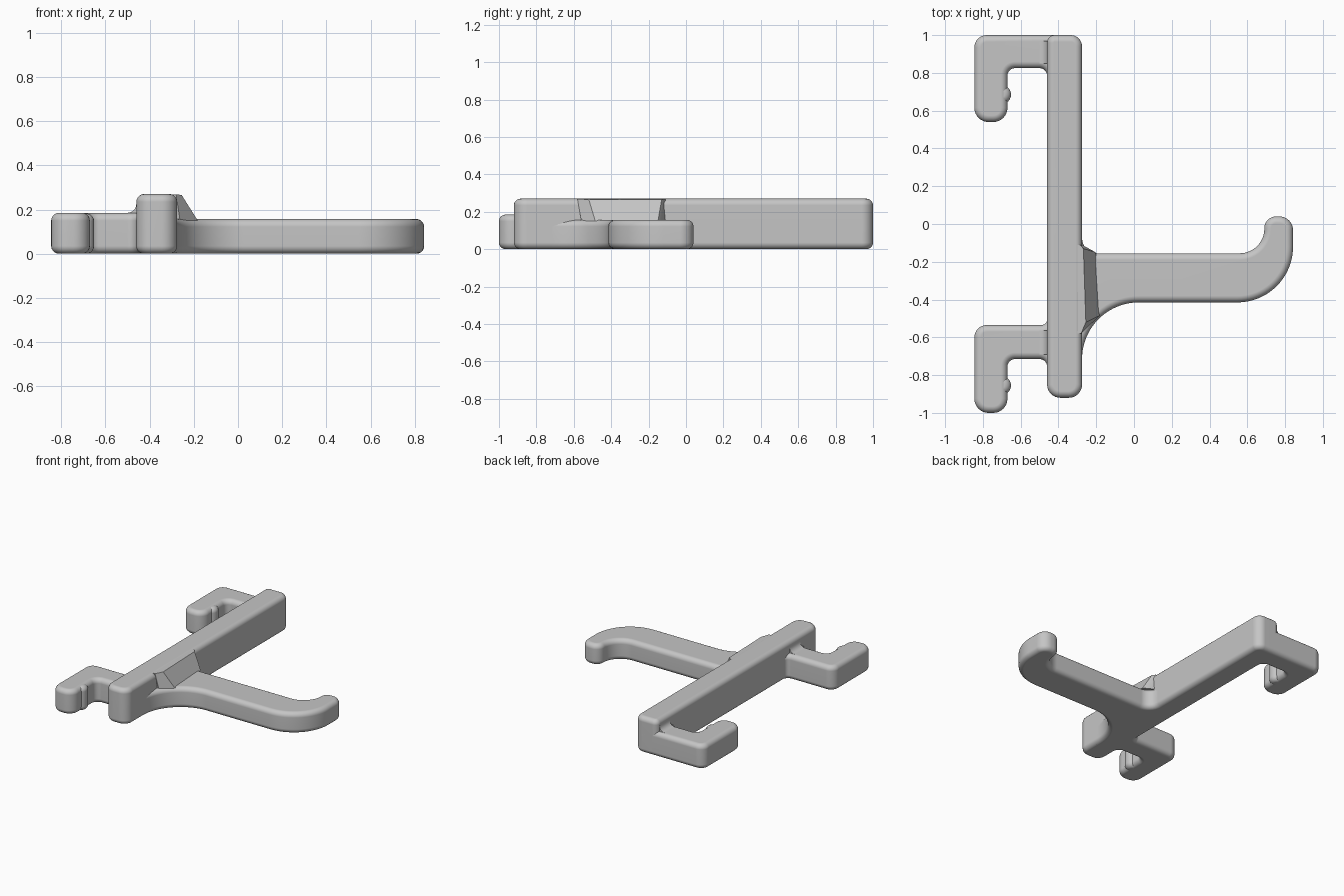
import bpy, bmesh, math
from mathutils import Vector

if "Cube" in bpy.data.objects:
    bpy.data.objects.remove(bpy.data.objects["Cube"])

grey = bpy.data.materials.new("plain grey")
grey.use_nodes = True
colour = (0.56, 0.56, 0.56, 1)
grey.diffuse_color = colour
grey.node_tree.nodes["Principled BSDF"].inputs["Base Color"].default_value = colour


def rounded(corners):
    """Outline from right-angled corners (x, y, radius)."""
    out, n = [], len(corners)
    for i, (x, y, r) in enumerate(corners):
        p = Vector((x, y))
        if r == 0:
            out.append(p)
            continue
        d1 = (Vector(corners[i - 1][:2]) - p).normalized()
        d2 = (Vector(corners[(i + 1) % n][:2]) - p).normalized()
        steps = 20 if r > 0.1 else 8
        for k in range(steps + 1):
            t = math.pi / 2 * k / steps
            out.append(p + r * (d1 * (1 - math.sin(t)) + d2 * (1 - math.cos(t))))
    return out


def loft(name, loops):
    """Solid skinned through matching loops of 3D points."""
    bm = bmesh.new()
    rings = [[bm.verts.new(p) for p in loop] for loop in loops]
    bm.faces.new(rings[0])
    bm.faces.new(rings[-1])
    for a, b in zip(rings, rings[1:]):
        for i in range(len(a)):
            j = (i + 1) % len(a)
            bm.faces.new((a[i], a[j], b[j], b[i]))
    bmesh.ops.recalc_face_normals(bm, faces=bm.faces)
    mesh = bpy.data.meshes.new(name)
    bm.to_mesh(mesh)
    bm.free()
    mesh.materials.append(grey)
    ob = bpy.data.objects.new(name, mesh)
    bpy.context.collection.objects.link(ob)
    bpy.ops.object.select_all(action='DESELECT')
    ob.select_set(True)
    bpy.context.view_layer.objects.active = ob
    bpy.ops.object.shade_smooth_by_angle(angle=math.radians(35))
    ob.modifiers.new("face normals", 'WEIGHTED_NORMAL').keep_sharp = True


def slab(name, outline, height, rim=0.035):
    """Counter-clockwise outline raised from the ground, top and bottom rims rounded."""
    mitres = []
    for i, p in enumerate(outline):
        u = (p - outline[i - 1]).normalized()
        v = (outline[(i + 1) % len(outline)] - p).normalized()
        n = Vector((-u.y - v.y, u.x + v.x))
        mitres.append(n / (1 + u.dot(v)))
    loops = []
    for side in (0, 1):
        for k in range(6):
            t = math.pi / 2 * (5 - k if side else k) / 5
            inset, drop = rim * (1 - math.sin(t)), rim * (1 - math.cos(t))
            z = height - drop if side else drop
            loops.append([(*(p + m * inset), z) for p, m in zip(outline, mitres)])
    loft(name, loops)


LEFT, RIGHT, INSIDE = -0.46, -0.275, -0.34
HOOK_X, HOOK_IN, HOOK_H = -0.845, -0.67, 0.185

# Long upright bar
slab("spine", rounded([(LEFT, -0.92, 0.07), (RIGHT, -0.92, 0.07),
                       (RIGHT, 1, 0.06), (LEFT, 1, 0.04)]), 0.27)

# Curved arm, flowing into the spine
slab("arm", rounded([
    (INSIDE - 0.06, -0.04, 0), (RIGHT, -0.04, 0), (RIGHT, -0.155, 0.08),
    (0.69, -0.155, 0.13), (0.69, 0.04, 0.062), (0.842, 0.04, 0.072),
    (0.842, -0.415, 0.295), (RIGHT, -0.415, 0.3), (RIGHT, -0.78, 0),
    (INSIDE - 0.06, -0.78, 0)])[::-1], 0.157)

# Sloped web joining the arm to the top of the spine
loft("arm_gusset", [
    [(-0.34, -0.11, 0.15), (-0.275, -0.11, 0.15), (-0.203, -0.15, 0.15),
     (-0.182, -0.485, 0.15), (-0.262, -0.56, 0.15), (-0.34, -0.56, 0.15)],
    [(-0.34, -0.11, 0.268), (-0.285, -0.11, 0.268), (-0.268, -0.13, 0.266),
     (-0.255, -0.52, 0.266), (-0.28, -0.58, 0.268), (-0.34, -0.58, 0.268)]])

# Two hooks, each with a snap bump and a fillet against the spine
for place, top, under, tip, top_fillet in (("back", 1.0, 0.825, 0.54, False),
                                           ("front", -0.535, -0.715, -1.0, True)):
    start = [(INSIDE, top, 0)]
    if top_fillet:
        start = [(INSIDE, top + 0.08, 0), (LEFT, top + 0.08, 0), (LEFT, top, 0.03)]
    slab(place + "_hook", rounded(start + [
        (HOOK_X, top, 0.065), (HOOK_X, tip, 0.075), (HOOK_IN, tip, 0.075),
        (HOOK_IN, under, 0.04), (LEFT, under, 0.04),
        (LEFT, under - 0.08, 0), (INSIDE, under - 0.08, 0)]), HOOK_H)
    ring = [math.tau * k / 24 for k in range(24)]
    slab(place + "_snap_bump",
         [Vector((-0.701 + 0.05 * math.cos(t), tip + 0.145 + 0.05 * math.sin(t)))
          for t in ring], HOOK_H - 0.003)
    r = 0.04
    arc = [(LEFT - r + r * math.sin(t), HOOK_H + r - r * math.cos(t))
           for t in (math.pi / 2 * k / 6 for k in range(7))]
    section = arc + [(LEFT + 0.03, HOOK_H + r), (LEFT + 0.03, HOOK_H - 0.02),
                     (LEFT - r, HOOK_H - 0.02)]
    loft(place + "_hook_fillet", [[(x, y, z) for x, z in section]
                                  for y in (under + 0.025, top - 0.03)])
